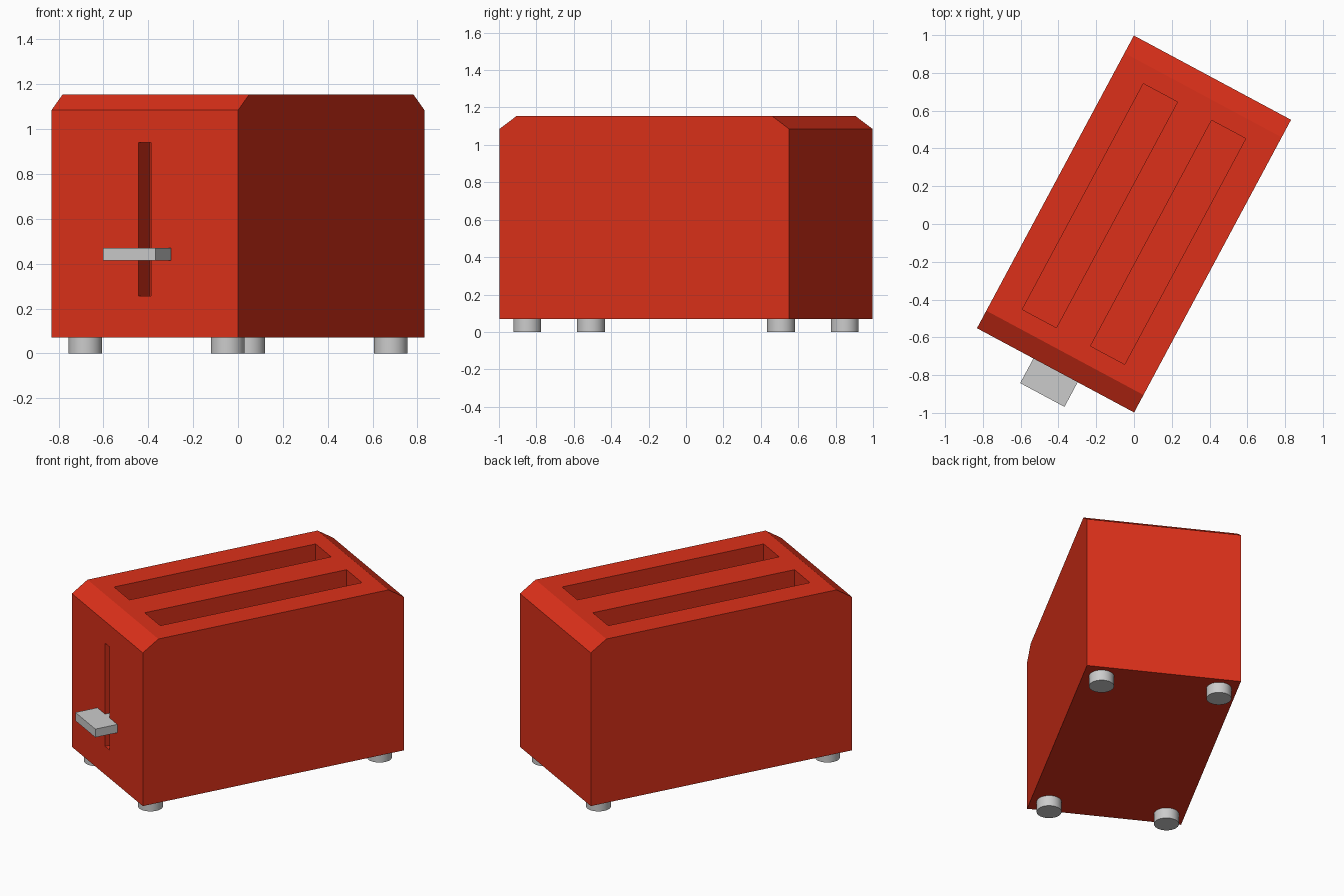
import bpy, bmesh, math
from mathutils import Matrix

if "Cube" in bpy.data.objects:
    bpy.data.objects.remove(bpy.data.objects["Cube"])

TURN = Matrix.Rotation(math.radians(-28.2), 4, 'Z')
HALF_W, HALF_L = 0.472, 0.879
BASE, SHOULDER, TOP, INSET = 0.07, 1.085, 1.155, 0.105


def add_object(name, bm, mat=None):
    bmesh.ops.recalc_face_normals(bm, faces=bm.faces)
    mesh = bpy.data.meshes.new(name)
    bm.to_mesh(mesh)
    bm.free()
    obj = bpy.data.objects.new(name, mesh)
    bpy.context.collection.objects.link(obj)
    obj.matrix_world = TURN
    if mat:
        mesh.materials.append(mat)
    return obj


def box(name, lo, hi, mat=None):
    bm = bmesh.new()
    centre = [(a + b) / 2 for a, b in zip(lo, hi)]
    size = [b - a for a, b in zip(lo, hi)]
    m = Matrix.Translation(centre) @ Matrix.Diagonal((*size, 1))
    bmesh.ops.create_cube(bm, size=1, matrix=m)
    return add_object(name, bm, mat)


def cut(target, cutter):
    cutter.hide_render = True
    mod = target.modifiers.new("cut", 'BOOLEAN')
    mod.operation = 'DIFFERENCE'
    mod.solver = 'EXACT'
    mod.object = cutter
    bpy.context.view_layer.objects.active = target
    bpy.ops.object.modifier_apply(modifier=mod.name)
    bpy.data.objects.remove(cutter)


red = bpy.data.materials.new("red_enamel")
red.diffuse_color = (0.72, 0.03, 0.01, 1)
red.use_nodes = True
red.node_tree.nodes["Principled BSDF"].inputs["Base Color"].default_value = red.diffuse_color

# Body: side profile with chamfered ends, extruded across the width
profile = [(-HALF_L, BASE), (HALF_L, BASE), (HALF_L, SHOULDER),
           (HALF_L - INSET, TOP), (-HALF_L + INSET, TOP), (-HALF_L, SHOULDER)]
bm = bmesh.new()
face = bm.faces.new([bm.verts.new((-HALF_W, y, z)) for y, z in profile])
side = bmesh.ops.extrude_face_region(bm, geom=[face])
bmesh.ops.translate(bm, vec=(2 * HALF_W, 0, 0),
                    verts=[v for v in side["geom"] if isinstance(v, bmesh.types.BMVert)])
body = add_object("body", bm, red)

# Two bread slots and the lever groove
for s in (-1, 1):
    cut(body, box("slot_cutter", (s * 0.205 - 0.1025, -0.678, 0.3),
                  (s * 0.205 + 0.1025, 0.678, 1.4)))
cut(body, box("groove_cutter", (-0.031, -1.2, 0.257), (0.031, -HALF_L + 0.105, 0.94)))

# Lever, running a little way into the groove
box("lever", (-0.133, -1.027, 0.415), (0.133, -0.83, 0.47))

# Four round feet
for y, end in ((-0.77, "front"), (0.77, "back")):
    for x, hand in ((-0.36, "left"), (0.36, "right")):
        bm = bmesh.new()
        bmesh.ops.create_cone(bm, cap_ends=True, segments=32, radius1=0.075, radius2=0.075,
                              depth=BASE, matrix=Matrix.Translation((x, y, BASE / 2)))
        foot = add_object(f"{end}_{hand}_foot", bm)
        bpy.ops.object.select_all(action='DESELECT')
        foot.select_set(True)
        bpy.context.view_layer.objects.active = foot
        bpy.ops.object.shade_smooth_by_angle(angle=math.radians(30))
